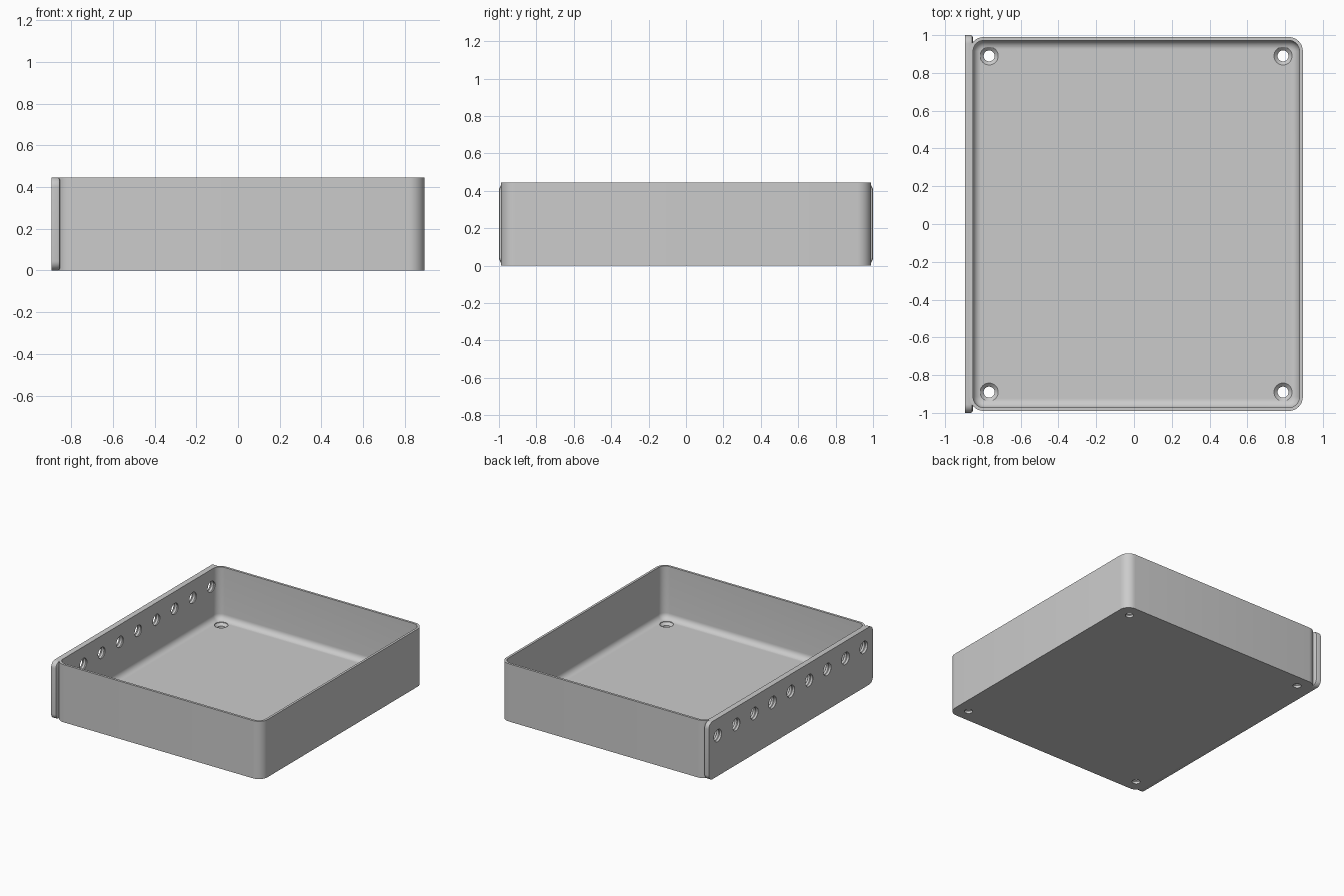
import bpy, bmesh
from math import sin, cos, pi, radians
from mathutils import Matrix

cube = bpy.data.objects.get("Cube")
if cube:
    bpy.data.objects.remove(cube, do_unlink=True)

grey = bpy.data.materials.new("plain grey")
grey.use_nodes = True
GREY = (0.6, 0.6, 0.6, 1)
grey.diffuse_color = GREY
grey.node_tree.nodes["Principled BSDF"].inputs["Base Color"].default_value = GREY

HEIGHT, FLOOR, WALL, FILLET = 0.445, 0.04, 0.018, 0.045
LEFT, RIGHT, HALF_Y = -0.87, 0.894, 0.99
CORNER = 0.075
PLATE_OUT, PLATE_IN = -0.895, -0.853


def rounded_rect(u0, u1, v0, v1, r, steps=8):
    """Counter-clockwise outline of a rectangle with rounded corners."""
    pts = []
    centres = [(u1 - r, v1 - r), (u0 + r, v1 - r), (u0 + r, v0 + r), (u1 - r, v0 + r)]
    for i, (cu, cv) in enumerate(centres):
        for k in range(steps + 1):
            a = pi / 2 * (i + k / steps)
            pts.append((cu + r * cos(a), cv + r * sin(a)))
    return pts


def skin(bm, rings):
    """Join a stack of equal rings into a closed solid."""
    loops = [[bm.verts.new(p) for p in ring] for ring in rings]
    n = len(loops[0])
    for a, b in zip(loops, loops[1:]):
        for i in range(n):
            j = (i + 1) % n
            bm.faces.new((a[i], a[j], b[j], b[i]))
    bm.faces.new(loops[0][::-1])
    bm.faces.new(loops[-1])


def finish(bm, name):
    bmesh.ops.recalc_face_normals(bm, faces=bm.faces[:])
    mesh = bpy.data.meshes.new(name)
    bm.to_mesh(mesh)
    bm.free()
    mesh.materials.append(grey)
    obj = bpy.data.objects.new(name, mesh)
    bpy.context.collection.objects.link(obj)
    return obj


def lathe_cutters(name, profile, placements, sides=32):
    """Copies of a turned (radius, height) profile, used to cut holes."""
    bm = bmesh.new()
    for m in placements:
        skin(bm, [[m @ Matrix.Translation((r * cos(2 * pi * i / sides),
                                           r * sin(2 * pi * i / sides), h)).translation
                   for i in range(sides)] for r, h in profile])
    obj = finish(bm, name)
    obj.hide_render = True
    return obj


def cut(obj, cutter):
    mod = obj.modifiers.new("holes", 'BOOLEAN')
    mod.operation, mod.solver, mod.object = 'DIFFERENCE', 'EXACT', cutter
    select(obj)
    bpy.ops.object.modifier_apply(modifier=mod.name)


def select(obj):
    bpy.ops.object.select_all(action='DESELECT')
    obj.select_set(True)
    bpy.context.view_layer.objects.active = obj


# Tray: outer wall, rim, inner wall, then a fillet down to the floor
section = [(0, 0), (0, HEIGHT), (WALL, HEIGHT)]
for k in range(9):
    a = pi / 2 * k / 8
    section.append((WALL + FILLET * (1 - cos(a)), FLOOR + FILLET * (1 - sin(a))))
bm = bmesh.new()
skin(bm, [[(x, y, z) for x, y in rounded_rect(LEFT + d, RIGHT - d, d - HALF_Y,
                                              HALF_Y - d, CORNER - d)]
          for d, z in section])
tray = finish(bm, "tray")

# Mounting plate with rounded corners and an eased inner edge
EASE = 0.012
bm = bmesh.new()
layers = [(PLATE_OUT, 0), (PLATE_IN - EASE, 0),
          (PLATE_IN - EASE * 0.3, EASE * 0.3), (PLATE_IN, EASE)]
skin(bm, [[(x, y, z) for y, z in rounded_rect(d - 1, 1 - d, d, HEIGHT - d, 0.045 - d)]
          for x, d in layers])
plate = finish(bm, "mounting_plate")

# Countersunk screw holes in the floor corners
mid_x, span_x, span_y = 0.011, 0.778, 0.89
screws = lathe_cutters(
    "screw_hole_cutter",
    [(0.029, -0.02), (0.029, 0.018), (0.048, FLOOR - 0.004), (0.048, FLOOR + 0.02)],
    [Matrix.Translation((mid_x + sx * span_x, sy * span_y, 0))
     for sx in (-1, 1) for sy in (-1, 1)])
cut(tray, screws)

# Row of nine ridged holes through the plate and the wall behind it
ridges = [(0.048 if k % 2 else 0.041, -0.93 + 0.0125 * k) for k in range(10)]
turn = Matrix.Rotation(radians(90), 4, 'Y')
row = lathe_cutters(
    "side_hole_cutter", ridges,
    [Matrix.Translation((0, -0.89 + 0.2225 * i, 0.312)) @ turn for i in range(9)])
cut(tray, row)
cut(plate, row)

for cutter in (screws, row):
    bpy.data.objects.remove(cutter, do_unlink=True)

for obj in (tray, plate):
    select(obj)
    bpy.ops.object.shade_smooth_by_angle(angle=radians(30))
